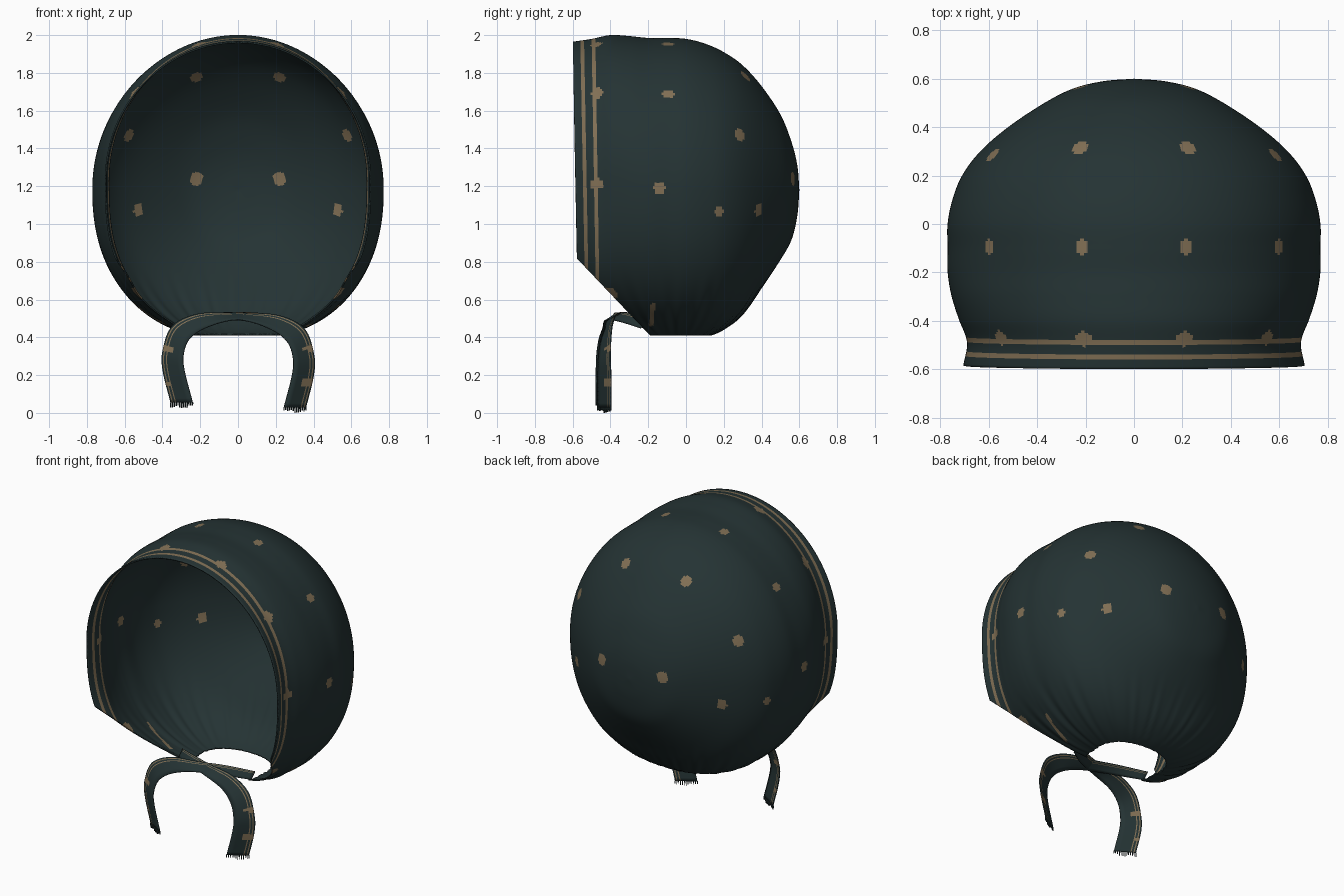
import bpy, bmesh, math, random
from mathutils import Vector

random.seed(4)
if "Cube" in bpy.data.objects:
    bpy.data.objects.remove(bpy.data.objects["Cube"], do_unlink=True)


def make_material(name, rgb):
    mat = bpy.data.materials.new(name)
    mat.use_nodes = True
    mat.diffuse_color = (*rgb, 1)
    bsdf = mat.node_tree.nodes["Principled BSDF"]
    bsdf.inputs["Base Color"].default_value = (*rgb, 1)
    bsdf.inputs["Roughness"].default_value = 0.9
    return mat


MATERIALS = [make_material("dark teal cloth", (0.018, 0.033, 0.034)),
             make_material("tan print", (0.22, 0.16, 0.09))]
CLOTH, PRINT = 0, 1


def catmull(rows, steps):
    """Smooth curve through rows of any width, linear at the start."""
    rows = [Vector(r) for r in rows]
    pts = [2 * rows[0] - rows[1]] + rows + [2 * rows[-1] - rows[-2]]
    out = []
    for a, b, c, d in zip(pts, pts[1:], pts[2:], pts[3:]):
        for k in range(steps):
            t = k / steps
            out.append(0.5 * (2 * b + (c - a) * t + (2 * a - 5 * b + 4 * c - d) * t ** 2
                              + (3 * b - a - 3 * c + d) * t ** 3))
    return out + [rows[-1]]


def finish(bm, name, thickness):
    mesh = bpy.data.meshes.new(name)
    bm.to_mesh(mesh)
    bm.free()
    obj = bpy.data.objects.new(name, mesh)
    bpy.context.collection.objects.link(obj)
    for mat in MATERIALS:
        mesh.materials.append(mat)
    bpy.ops.object.select_all(action="DESELECT")
    obj.select_set(True)
    bpy.context.view_layer.objects.active = obj
    bpy.ops.object.shade_smooth_by_angle(angle=math.radians(50))
    solid = obj.modifiers.new("cloth thickness", "SOLIDIFY")
    solid.thickness = thickness
    solid.offset = -1
    return obj


# Bonnet cross-sections from the brim to the back: depth, half width, top, bottom
SECTIONS = [
    (-0.6, 0.705, 1.965, 0.50), (-0.5, 0.69, 1.98, 0.48), (-0.4, 0.725, 2.0, 0.46),
    (-0.3, 0.755, 1.995, 0.43), (-0.2, 0.77, 1.985, 0.39), (-0.1, 0.77, 1.985, 0.385),
    (0, 0.77, 1.98, 0.385), (0.1, 0.75, 1.955, 0.40), (0.2, 0.71, 1.91, 0.44),
    (0.3, 0.635, 1.84, 0.52), (0.4, 0.52, 1.73, 0.66), (0.5, 0.37, 1.58, 0.81),
    (0.56, 0.25, 1.43, 0.92), (0.59, 0.125, 1.305, 1.05), (0.6, 0, 1.18, 1.18)]
SEGMENTS = 300


def section_point(row, angle):
    y, half, top, bottom = row
    mid, radius = (top + bottom) / 2, (top - bottom) / 2
    s, c = math.sin(angle), math.cos(angle)
    power = 1.0
    if c < 0:  # fuller cheeks below the middle, squarer toward the brim
        power = 2 / (2.25 + max(0, -y - 0.2) * 1.4)
    x = half * math.copysign(abs(s) ** power, s)
    z = mid + radius * math.copysign(abs(c) ** power, c)
    y += max(0, -y / 0.6) * (2 - z) * 0.02
    # gathers radiating from the neck
    fall = min(1, max(0, (0.8 - z) / 0.35)) ** 2
    turn = math.atan2(y + 0.05, x)
    pinch = 1 + 0.014 * fall * (math.sin(turn * 34) + 0.6 * math.sin(turn * 53 + 1))
    return Vector((x * pinch, y * pinch if y > -0.2 else y, z))


bm = bmesh.new()
rings = [[bm.verts.new(section_point(row, 2 * math.pi * k / SEGMENTS)) for k in range(SEGMENTS)]
         for row in catmull(SECTIONS, 10)]
for i, (a, b) in enumerate(zip(rings, rings[1:])):
    for k in range(SEGMENTS):
        j = (k + 1) % SEGMENTS
        face = bm.faces.new((a[k], a[j], b[j], b[k]))
        face.material_index = PRINT if i in (4, 5, 10, 11) else CLOTH  # brim stripes
bmesh.ops.remove_doubles(bm, verts=bm.verts[:], dist=0.0001)
bmesh.ops.recalc_face_normals(bm, faces=bm.faces[:])

# Trim the slanted jaw edge and the neck hole
for co, no in (((0, -0.58, 0.82), (0, -0.40, -0.38)), ((0, 0, 0.41), (0, 0, -1))):
    bmesh.ops.bisect_plane(bm, geom=bm.verts[:] + bm.edges[:] + bm.faces[:], dist=0.00001,
                           plane_co=co, plane_no=no, clear_outer=True)

# Printed spots, mirrored left and right: position and radius
SPOTS = [
    (0.2, -0.47, 1.95, 0.033), (0.56, -0.47, 1.7, 0.033), (0.7, -0.47, 1.21, 0.033),
    (0.47, -0.4, 0.67, 0.04), (0.21, -0.09, 1.96, 0.03), (0.6, -0.09, 1.7, 0.03),
    (0.77, -0.14, 1.2, 0.032), (0.23, 0.32, 1.79, 0.034), (0.59, 0.29, 1.47, 0.034),
    (0.23, 0.57, 1.24, 0.038), (0.54, 0.39, 1.07, 0.033), (0.72, 0.18, 1.06, 0.026)]
centres = [(f, f.calc_center_median()) for f in bm.faces]
for x, y, z, radius in SPOTS:
    for side in (1, -1):
        target = Vector((x * side, y, z))
        middle = min((c for f, c in centres), key=lambda c: (c - target).length_squared)
        for f, c in centres:
            if (c - middle).length < radius:
                f.material_index = PRINT
# Narrow printed fold beside the neck
for f, c in centres:
    if abs(c.y + 0.18 + (c.z - 0.52) * -0.12) < 0.011 and abs(c.z - 0.52) < 0.06:
        f.material_index = PRINT
finish(bm, "bonnet", 0.008)

# Ribbon ties: path point followed by half-width direction
TIE = [
    (-0.27, -0.21, 0.47, 0, 0.02, 0.02), (-0.12, -0.32, 0.505, 0, 0.03, 0.02),
    (0.04, -0.38, 0.505, 0, 0.035, 0.02), (0.2, -0.40, 0.475, 0.02, 0.03, 0.038),
    (0.305, -0.42, 0.41, 0.045, 0.03, 0.035), (0.345, -0.43, 0.3, 0.055, 0.032, 0.01),
    (0.342, -0.43, 0.2, 0.057, 0.035, 0), (0.3, -0.43, 0.03, 0.058, 0.035, 0)]
COLUMNS = (-1, -0.5, 0, 0.48, 0.58, 0.76, 0.86, 1)
STRIPES = (3, 5)


def build_tie(name, side, lift):
    bm = bmesh.new()
    place = lambda v: Vector((v.x * side, v.y, v.z))
    rows = []
    path = catmull(TIE, 8)
    for n, row in enumerate(path):
        centre, width = Vector(row[:3]), Vector(row[3:])
        centre.z += lift * n / len(path)
        centre.y -= lift * 0.5
        rows.append([bm.verts.new(place(centre + width * w)) for w in COLUMNS])
    for a, b in zip(rows, rows[1:]):
        for k in range(len(COLUMNS) - 1):
            f = bm.faces.new((a[k], a[k + 1], b[k + 1], b[k]))
            f.material_index = PRINT if k in STRIPES else CLOTH
    # small printed spots along the ribbon
    for f in bm.faces:
        c = f.calc_center_median()
        along = min(abs(c.z - 0.34), abs(c.z - 0.16))
        if along < 0.014 and abs(c.x) > 0.345:
            f.material_index = PRINT
    # frayed threads
    for k in range(13):
        root = centre + width * (k / 6 - 1)
        drop = Vector((0, 0, -0.03 if k == 6 else -random.uniform(0.014, 0.03)))
        corners = (root - width * 0.04, root + width * 0.04,
                   root + width * 0.03 + drop, root - width * 0.03 + drop)
        bm.faces.new([bm.verts.new(place(p)) for p in corners])
    finish(bm, name, 0.006)


build_tie("left_tie", 1, 0)
build_tie("right_tie", -1, 0.026)
